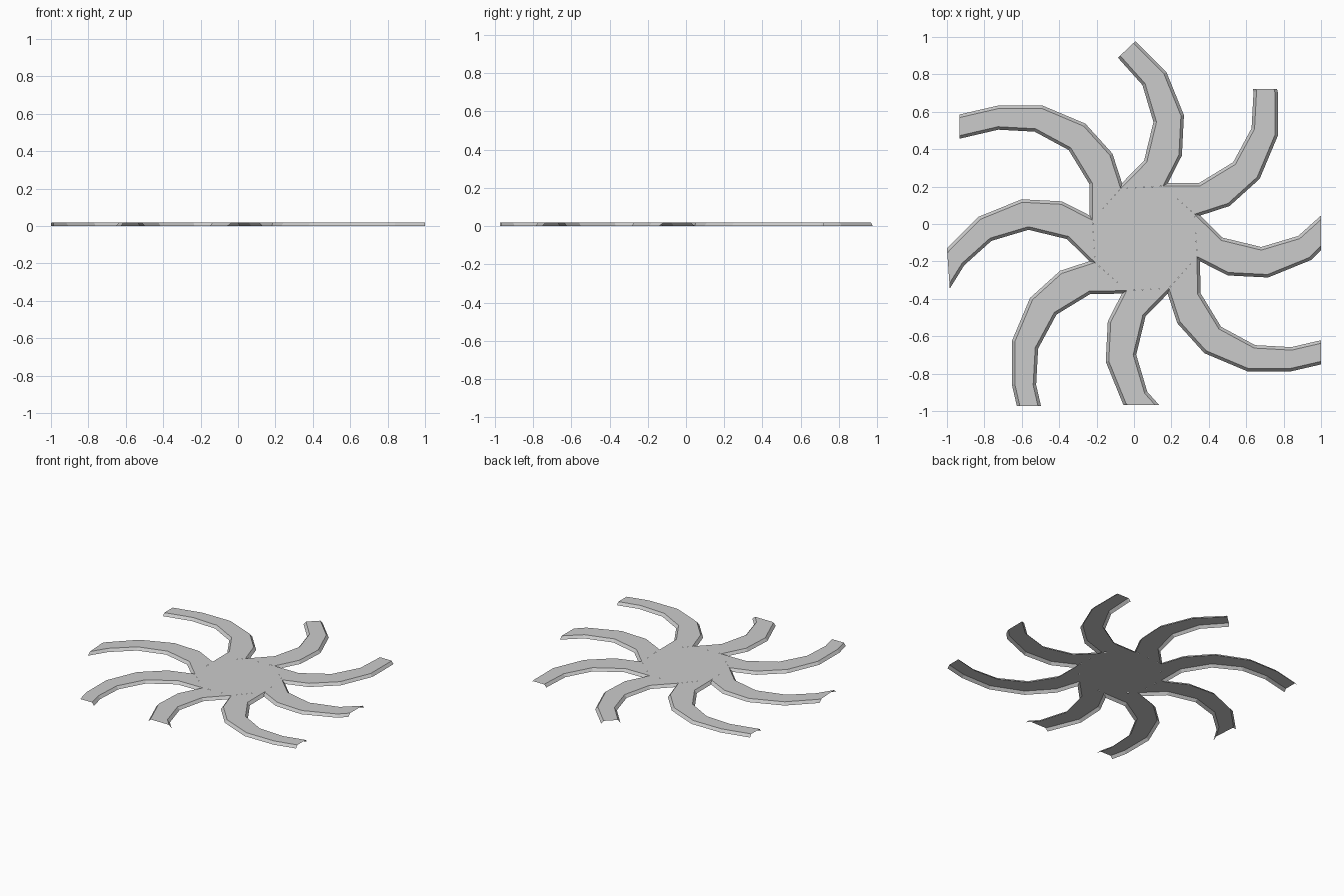
import bpy, bmesh
from math import radians
from mathutils import Vector, Matrix

if "Cube" in bpy.data.objects:
    bpy.data.objects.remove(bpy.data.objects["Cube"])

HEIGHT, BEVEL = 0.02, 0.016
CENTRE = Vector((0.058, -0.077))

grey = bpy.data.materials.new("plain grey")
grey.use_nodes = True
grey.diffuse_color = (0.6, 0.6, 0.6, 1)
grey.node_tree.nodes["Principled BSDF"].inputs["Base Color"].default_value = (0.6, 0.6, 0.6, 1)

# Lower outline of one arm, from the hub valley outwards
left = [Vector(p) for p in [(-0.122, 0.296), (-0.004, 0.416), (0.046, 0.622),
                            (-0.013, 0.82), (-0.143, 0.965), (-0.40, 1.125)]]
right = [Vector(p) for p in [(0.123, 0.296), (0.198, 0.443), (0.209, 0.659),
                             (0.115, 0.89), (-0.051, 1.056), (-0.33, 1.23)]]


def turn(point, degrees):
    return Matrix.Rotation(radians(degrees), 2) @ point


def inset(before, points, side):
    """Move a polyline sideways with mitred corners."""
    chain = [before] + points + [points[-1] * 2 - points[-2]]
    result = []
    for a, b, c in zip(chain, chain[1:], chain[2:]):
        d1, d2 = (b - a).normalized(), (c - b).normalized()
        n1, n2 = Vector((d1.y, -d1.x)), Vector((d2.y, -d2.x))
        result.append(b + (n1 + n2) * side * BEVEL / (1 + n1.dot(n2)))
    return result


# Upper outline; each valley is shared with the neighbouring arm
top_left = inset(turn(right[1], 45), left, 1)
top_right = inset(turn(left[1], -45), right, -1)


def add_object(name, bm):
    mesh = bpy.data.meshes.new(name)
    bm.to_mesh(mesh)
    bm.free()
    mesh.materials.append(grey)
    obj = bpy.data.objects.new(name, mesh)
    bpy.context.collection.objects.link(obj)


def place(bm, point, angle, z):
    p = turn(point, angle) + CENTRE
    return bm.verts.new((p.x, p.y, z))


# Curved arms: flat top with sloping skirts, trimmed by an upright plane
trims = [("back", (-0.09, 0.885), (-0.69, 0.73)),
         ("back_right_side", (-0.933, 0.5), (-1, 0)),
         ("right_side", (-1.0, -0.13), (-1, -0.07)),
         ("front_right_side", (-0.6, -0.972), (0, -1)),
         ("front", (0, -0.967), (0, -1)),
         ("front_left_side", (1, -0.7), (1, 0)),
         ("left_side", (1, 0), (1, 0)),
         ("back_left_side", (0.7, 0.722), (0, 1))]
for i, (name, point, normal) in enumerate(trims):
    bm = bmesh.new()
    rows = [[place(bm, p, i * 45, z) for p in line] for line, z in
            ((left, 0), (top_left, HEIGHT), (top_right, HEIGHT), (right, 0))]
    for a, b in zip(rows, rows[1:]):
        for k in range(len(a) - 1):
            bm.faces.new((a[k], b[k], b[k + 1], a[k + 1]))
    bmesh.ops.bisect_plane(bm, geom=bm.verts[:] + bm.edges[:] + bm.faces[:],
                           plane_co=(*point, 0), plane_no=(*normal, 0), clear_outer=True)
    add_object(name + "_arm", bm)

# Eight-sided hub plate
bm = bmesh.new()
bm.faces.new([place(bm, top_left[0], i * 45, HEIGHT) for i in range(8)])
add_object("hub", bm)
